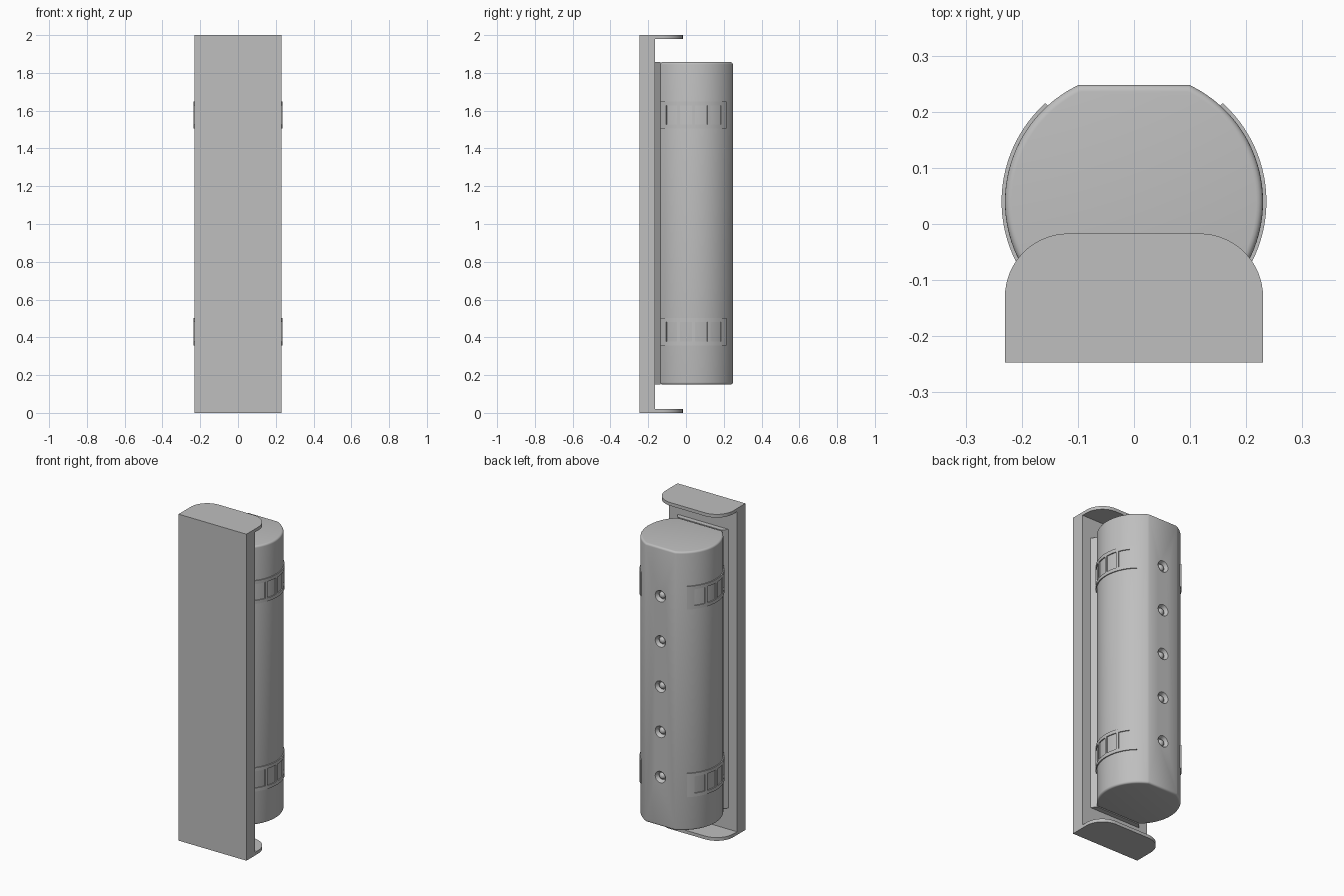
import bpy, bmesh
from math import sin, cos, radians, pi, asin
from mathutils import Matrix

if "Cube" in bpy.data.objects:
    bpy.data.objects.remove(bpy.data.objects["Cube"], do_unlink=True)

GREY = (0.52, 0.52, 0.52, 1)
grey = bpy.data.materials.new("plain_grey")
grey.use_nodes = True
grey.diffuse_color = GREY
grey.node_tree.nodes["Principled BSDF"].inputs["Base Color"].default_value = GREY

CY, R = 0.04, 0.23          # body axis and radius
FLAT, REAR = 0.248, -0.135  # flats cut across the round body
PLATE = -0.165              # inner face of the mounting plate


def add_object(name, bm):
    bmesh.ops.recalc_face_normals(bm, faces=bm.faces)
    mesh = bpy.data.meshes.new(name)
    bm.to_mesh(mesh)
    bm.free()
    mesh.materials.append(grey)
    obj = bpy.data.objects.new(name, mesh)
    bpy.context.collection.objects.link(obj)
    return obj


def smooth(obj):
    bpy.ops.object.select_all(action='DESELECT')
    obj.select_set(True)
    bpy.context.view_layer.objects.active = obj
    bpy.ops.object.shade_smooth_by_angle(angle=radians(30))


def apply(obj, mod):
    bpy.context.view_layer.objects.active = obj
    bpy.ops.object.modifier_apply(modifier=mod.name)


def prism(name, outline, z0, z1, bevel=0):
    bm = bmesh.new()
    face = bm.faces.new([bm.verts.new((x, y, z0)) for x, y in outline])
    new = bmesh.ops.extrude_face_region(bm, geom=[face])["geom"]
    top = [v for v in new if isinstance(v, bmesh.types.BMVert)]
    bmesh.ops.translate(bm, verts=top, vec=(0, 0, z1 - z0))
    if bevel:
        rim = [e for e in bm.edges if abs(e.verts[0].co.z - e.verts[1].co.z) < 1e-5]
        bmesh.ops.bevel(bm, geom=rim, offset=bevel, segments=4, profile=0.5, affect='EDGES')
    return add_object(name, bm)


def arc(cx, cy, r, a0, a1, n):
    angles = [a0 + (a1 - a0) * i / n for i in range(n + 1)]
    return [(cx + r * cos(a), cy + r * sin(a)) for a in angles]


# Mounting plate with a rounded lip at each end
prism("mounting_plate", [(-.23, -.247), (.23, -.247), (.23, PLATE), (-.23, PLATE)], 0, 2)
lip_shape = ([(-.23, PLATE), (.23, PLATE)]
             + arc(.117, -.13, .113, 0, pi / 2, 16)
             + arc(-.117, -.13, .113, pi / 2, pi, 16))
for name, z in (("bottom_lip", 0), ("top_lip", 1.98)):
    smooth(prism(name, lip_shape, z, z + .02))

# Flared foot joining the body to the plate
prism("body_foot", [(-.173, PLATE), (.173, PLATE), (.15, REAR), (-.15, REAR)], .15, 1.857)

# Round body with two flats
hi, lo = asin((FLAT - CY) / R), asin((REAR - CY) / R)
side = arc(0, CY, R, lo, hi, 40)
body = prism("body", side + [(-x, y) for x, y in reversed(side)], .15, 1.857, bevel=.012)

# Countersunk holes down the flat face, each with a domed button
hole_heights = [1.005 + .277 * i for i in range(-2, 3)]
bm = bmesh.new()
for z in hole_heights:
    place = Matrix.Translation((0, FLAT, z)) @ Matrix.Rotation(-pi / 2, 4, 'X')
    bmesh.ops.create_cone(bm, cap_ends=True, segments=32, radius1=.024, radius2=.046,
                          depth=.044, matrix=place)
cutter = add_object("hole_cutter", bm)
cutter.hide_render = True
cut = body.modifiers.new("holes", 'BOOLEAN')
cut.operation, cut.solver, cut.object = 'DIFFERENCE', 'EXACT', cutter
apply(body, cut)
bpy.data.objects.remove(cutter, do_unlink=True)
smooth(body)

for i, z in enumerate(hole_heights):
    bm = bmesh.new()
    place = Matrix.Translation((0, FLAT - .022, z)) @ Matrix.Diagonal((1, .8, 1, 1))
    bmesh.ops.create_uvsphere(bm, u_segments=24, v_segments=12, radius=.02, matrix=place)
    smooth(add_object(f"button_{i + 1}", bm))


# Curved side bands, each with four windows
def band(name, z0, z1, sign):
    bm = bmesh.new()
    rows = [z0, z0 + .021, z1 - .021, z1]
    step, last = 2, 48
    angles = range(-last, last + 1, step)
    grid = [[bm.verts.new((sign * .236 * cos(radians(a)), CY + .236 * sin(radians(a)), z))
             for z in rows] for a in angles]
    for i, a in enumerate(angles[:-1]):
        middle = abs(a + step / 2)
        window = 2 < middle < 18 or 22 < middle < 38
        for j in range(3):
            if not (window and j == 1):
                bm.faces.new((grid[i][j], grid[i + 1][j], grid[i + 1][j + 1], grid[i][j + 1]))
    faces = bm.faces[:]
    bmesh.ops.recalc_face_normals(bm, faces=faces)
    if faces[0].normal.x * sign < 0:
        bmesh.ops.reverse_faces(bm, faces=faces)
    # thicken inwards by pulling a copy into the body
    new = bmesh.ops.extrude_face_region(bm, geom=faces, use_keep_orig=True)["geom"]
    for v in new:
        if isinstance(v, bmesh.types.BMVert):
            v.co.x *= .228 / .236
            v.co.y = CY + (v.co.y - CY) * .228 / .236
    smooth(add_object(name, bm))


for level, z0, z1 in (("lower", .357, .502), ("upper", 1.506, 1.648)):
    for label, sign in (("left", 1), ("right", -1)):
        band(f"{level}_{label}_band", z0, z1, sign)
